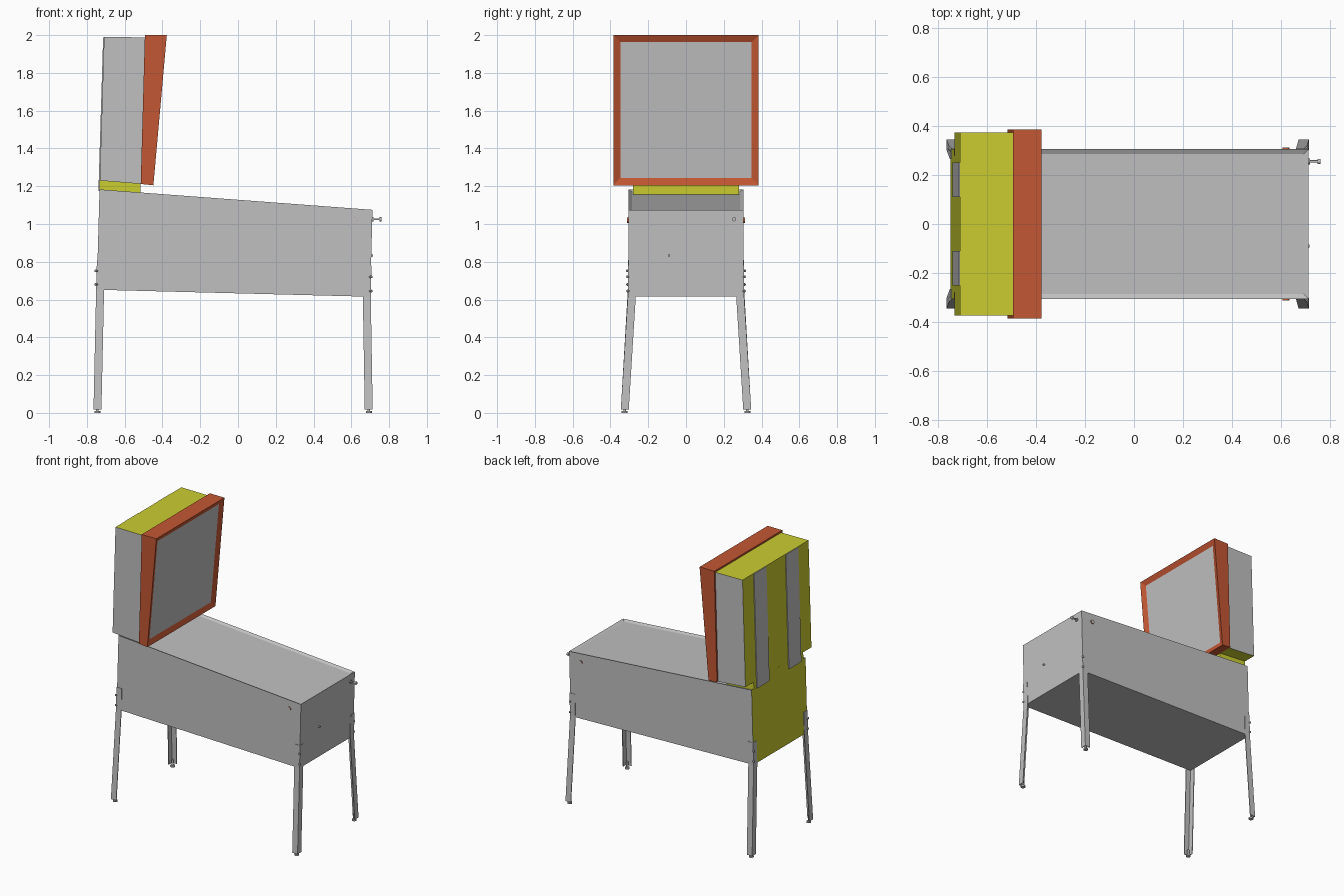
import bpy, bmesh
from mathutils import Vector

if "Cube" in bpy.data.objects:
    bpy.data.objects.remove(bpy.data.objects["Cube"])


def material(name, color):
    m = bpy.data.materials.new(name)
    m.use_nodes = True
    m.diffuse_color = (*color, 1)
    m.node_tree.nodes["Principled BSDF"].inputs["Base Color"].default_value = (*color, 1)
    return m


GREY = material("grey", (0.53, 0.53, 0.53))
YELLOW = material("yellow", (0.6, 0.61, 0.03))
RED = material("orange red", (0.55, 0.095, 0.033))


def finish(bm, name, mats):
    bmesh.ops.recalc_face_normals(bm, faces=bm.faces)
    me = bpy.data.meshes.new(name)
    bm.to_mesh(me)
    bm.free()
    for m in mats:
        me.materials.append(m)
    ob = bpy.data.objects.new(name, me)
    bpy.context.collection.objects.link(ob)
    return ob


def loft(bm, rings):
    """Closed solid through rings of equal point count."""
    rows = [[bm.verts.new(p) for p in ring] for ring in rings]
    n = len(rows[0])
    for a, b in zip(rows, rows[1:]):
        for i in range(n):
            j = (i + 1) % n
            bm.faces.new((a[i], a[j], b[j], b[i]))
    bm.faces.new(rows[0][::-1])
    bm.faces.new(rows[-1])
    bmesh.ops.recalc_face_normals(bm, faces=bm.faces)


def prism(name, profile, y0, y1, mats, rule=None, inset=None):
    """Side profile (x, z) extruded along y; optional recessed panel.
    inset = (direction, border, depth, panel material index)"""
    bm = bmesh.new()
    loft(bm, [[(x, y, z) for x, z in profile] for y in (y0, y1)])
    bm.normal_update()
    for f in bm.faces:
        f.material_index = rule(f.normal) if rule else 0
    if inset:
        way, border, depth, index = inset
        face = max(bm.faces, key=lambda f: f.normal.dot(Vector(way)))
        bmesh.ops.inset_individual(bm, faces=[face], thickness=border,
                                   depth=-depth, use_even_offset=True)
        face.material_index = index
    return finish(bm, name, mats)


def rod(name, start, end, radius, mat, sides=16):
    """Cylinder between two points."""
    start, end = Vector(start), Vector(end)
    axis = end - start
    bm = bmesh.new()
    bmesh.ops.create_cone(bm, cap_ends=True, segments=sides, radius1=radius,
                          radius2=radius, depth=axis.length)
    ob = finish(bm, name, [mat])
    ob.location = (start + end) / 2
    ob.rotation_mode = "QUATERNION"
    ob.rotation_quaternion = axis.to_track_quat("Z", "Y")
    bpy.ops.object.select_all(action="DESELECT")
    ob.select_set(True)
    bpy.context.view_layer.objects.active = ob
    bpy.ops.object.shade_smooth_by_angle()
    return ob


# Cabinet with yellow rear panel and sunken glass
prism("cabinet", [(-0.748, 0.652), (0.7, 0.615), (0.712, 1.075), (-0.733, 1.183)],
      -0.305, 0.305, [GREY, YELLOW],
      rule=lambda n: int(n.x < -0.9), inset=((0, 0, 1), 0.02, 0.01, 0))

# Neck between cabinet and head box
prism("neck", [(-0.734, 1.15), (-0.517, 1.14), (-0.515, 1.213), (-0.732, 1.232)],
      -0.28, 0.28, [YELLOW])

# Head box: grey sides, yellow top, back and bottom
prism("head_box", [(-0.732, 1.23), (-0.513, 1.212), (-0.49, 1.988), (-0.709, 1.99)],
      -0.373, 0.373, [GREY, YELLOW], rule=lambda n: int(abs(n.y) < 0.5))

# Display frame with recessed panel
prism("display_frame", [(-0.515, 1.212), (-0.448, 1.205), (-0.377, 2), (-0.493, 2)],
      -0.385, 0.385, [RED, GREY], inset=((1, 0, 0), 0.038, 0.014, 1))

# Vertical strips on the back of the head box
for side, y in (("front", -0.25), ("back", 0.11)):
    prism("rear_strip_" + side,
          [(-0.739, 1.175), (-0.732, 1.175), (-0.708, 1.988), (-0.714, 1.988)],
          y, y + 0.14, [GREY])

# Angle-iron legs, feet and corner bolts
W, T = 0.042, 0.005
SECTION = [(0, 0), (W, 0), (W, T), (T, T), (T, W), (0, W)]
LEGS = {"left": (1, [(0.713, 0.345, 0.018), (0.703, 0.308, 0.615), (0.707, 0.308, 0.78)],
                 (0.645, 0.72)),
        "right": (-1, [(0.765, 0.345, 0.018), (0.751, 0.308, 0.652), (0.747, 0.308, 0.81)],
                  (0.68, 0.752))}
for end, (sx, path, bolts) in LEGS.items():
    for side, sy in (("front", -1), ("back", 1)):
        tag = end + "_" + side
        bm = bmesh.new()
        loft(bm, [[(sx * (x - a), sy * (y - b), z) for a, b in SECTION]
                  for x, y, z in path])
        finish(bm, "leg_" + tag, [GREY])
        fx, fy = sx * (path[0][0] - 0.02), sy * (path[0][1] - 0.02)
        rod("foot_pad_" + tag, (fx, fy, 0), (fx, fy, 0.01), 0.016, GREY)
        rod("foot_stem_" + tag, (fx, fy, 0.01), (fx, fy, 0.05), 0.007, GREY)
        for i, z in enumerate(bolts):
            c = Vector((sx * (path[1][0] - 0.002), sy * 0.306, z))
            d = Vector((sx, sy, 0)).normalized() * 0.009
            rod(f"bolt_{tag}_{i + 1}", c - d, c + d, 0.007, GREY, 8)

# Side buttons: red collar with grey cap
for side, sy in (("front", -1), ("back", 1)):
    rod("button_collar_" + side, (0.62, sy * 0.3, 1.02), (0.62, sy * 0.31, 1.02), 0.014, RED)
    rod("button_cap_" + side, (0.62, sy * 0.309, 1.02), (0.62, sy * 0.312, 1.02), 0.0138, GREY)

# Plunger and start button on the end panel
rod("plunger_collar", (0.7, 0.255, 1.025), (0.718, 0.255, 1.025), 0.012, GREY)
rod("plunger_rod", (0.7, 0.255, 1.025), (0.755, 0.255, 1.025), 0.005, GREY)
rod("plunger_knob", (0.748, 0.255, 1.025), (0.76, 0.255, 1.025), 0.011, GREY)
rod("start_button", (0.695, -0.09, 0.833), (0.715, -0.09, 0.833), 0.006, GREY)
